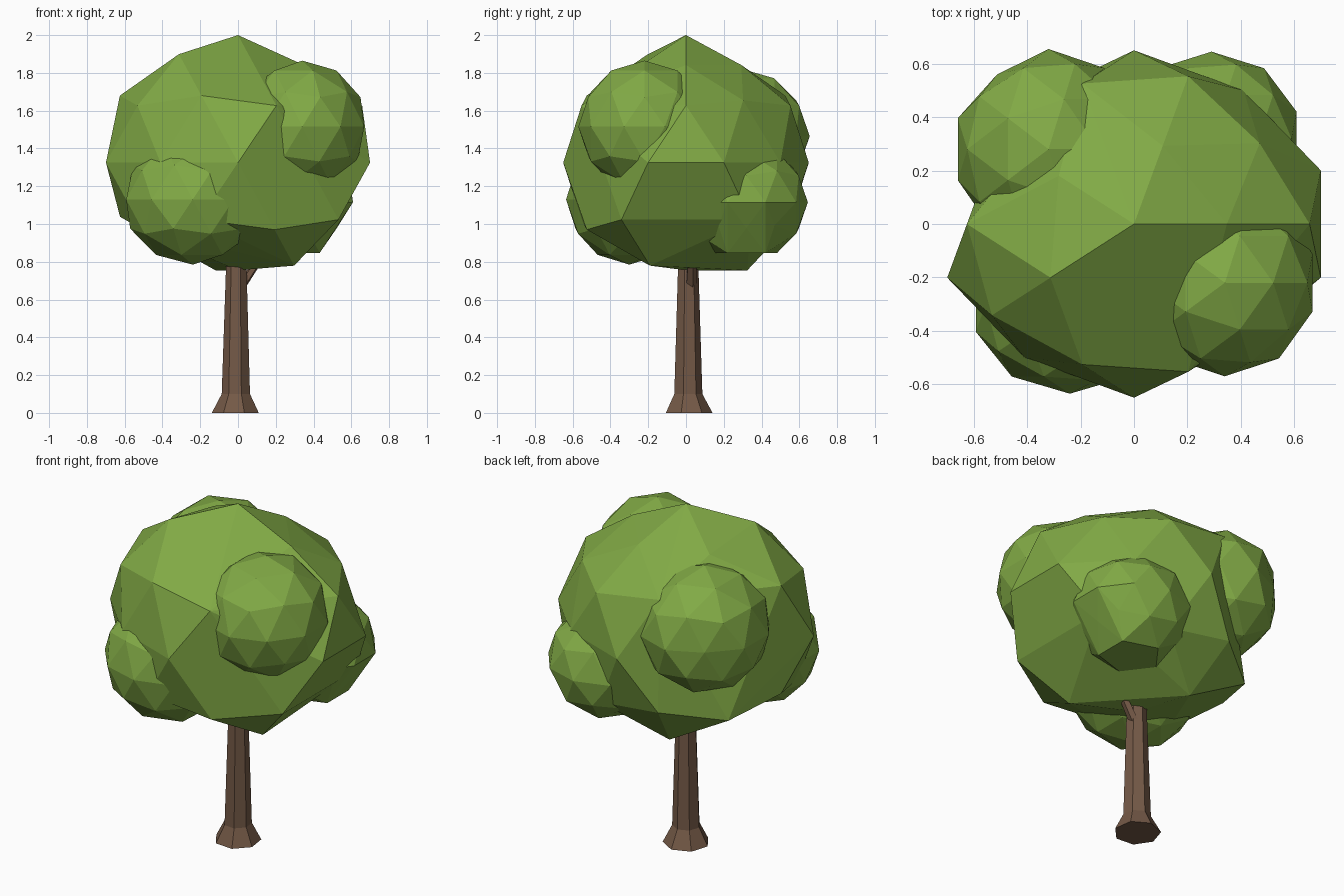
import bpy, bmesh, math

cube = bpy.data.objects.get("Cube")
if cube:
    bpy.data.objects.remove(cube, do_unlink=True)


def material(name, rgb):
    mat = bpy.data.materials.new(name)
    mat.use_nodes = True
    mat.diffuse_color = (*rgb, 1)
    bsdf = mat.node_tree.nodes["Principled BSDF"]
    bsdf.inputs["Base Color"].default_value = (*rgb, 1)
    bsdf.inputs["Roughness"].default_value = 0.9
    return mat


leaf = material("leaf green", (0.22, 0.40, 0.06))
bark = material("bark brown", (0.175, 0.10, 0.062))


def add_object(name, bm, mat):
    bmesh.ops.recalc_face_normals(bm, faces=bm.faces)
    mesh = bpy.data.meshes.new(name)
    bm.to_mesh(mesh)
    bm.free()
    mesh.materials.append(mat)
    obj = bpy.data.objects.new(name, mesh)
    bpy.context.collection.objects.link(obj)


def foliage(name, centre, radii, dents=(), floor=0.0):
    """Faceted leaf clump; dents pull corners in: (height, scale, angles in degrees).
    Corners pulled in deeply (scale 0.5) vanish inside the hull."""
    bm = bmesh.new()
    bmesh.ops.create_icosphere(bm, subdivisions=2, radius=1)

    def pull(co):
        turn = math.degrees(math.atan2(co.y, co.x)) % 360
        for height, scale, angles in dents:
            if abs(co.z - height) < 0.03 and any(
                    abs((turn - a + 180) % 360 - 180) < 5 for a in angles):
                return scale
        return 1

    corners = [v.co * pull(v.co) for v in bm.verts]
    bm.clear()
    for co in corners:
        x, y, z = (c + r * k for c, r, k in zip(centre, radii, co))
        bm.verts.new((x, y, max(z, floor)))
    hull = bmesh.ops.convex_hull(bm, input=bm.verts[:])
    inner = {v for v in hull["geom_interior"] if isinstance(v, bmesh.types.BMVert)}
    bmesh.ops.delete(bm, geom=list(inner), context="VERTS")
    add_object(name, bm, leaf)


def tube(name, rings, sides, start):
    """Tapered faceted tube through (centre, radius) rings."""
    bm = bmesh.new()
    loops = []
    for (x, y, z), r in rings:
        angles = [math.radians(start) + math.tau * i / sides for i in range(sides)]
        loops.append([bm.verts.new((x + r * math.cos(a), y + r * math.sin(a), z))
                      for a in angles])
    for low, high in zip(loops, loops[1:]):
        for i in range(sides):
            j = (i + 1) % sides
            bm.faces.new((low[i], low[j], high[j], high[i]))
    bm.faces.new(loops[0])
    bm.faces.new(loops[-1])
    add_object(name, bm, bark)


# Trunk with flared foot, and a short side branch
tube("trunk", [((-0.012, 0.013, 0), 0.128), ((-0.01, 0.01, 0.1), 0.077),
               ((-0.008, 0.01, 0.8), 0.055), ((-0.008, 0.01, 1.0), 0.04)], 7, -17.6)
tube("branch", [((0.01, 0.025, 0.66), 0.03), ((0.09, 0.03, 0.78), 0.026),
                ((0.19, 0.035, 0.93), 0.02)], 5, 20)

# Main crown, drawn in where the smaller clumps grow out
foliage("crown", (0, 0, 1.325), (0.735, 0.65, 0.675), floor=0.755, dents=[
    (0.85, 0.9, (0, 72, 144)),
    (0.85, 0.84, (288,)),
    (0.526, 0.93, (36,)),
    (0.526, 0.5, (324,)),
    (0.447, 0.5, (144,)),
    (0, 0.95, (54, 234)),
    (0, 0.5, (126, 162, 306)),
    (-0.447, 0.95, (180,)),
    (-0.526, 0.5, (0,)),
    (-0.85, 0.95, (324,)),
    (-0.85, 0.5, (36, 180, 252))])

# Smaller clumps bulging from the crown
foliage("front_right_clump", (-0.24, -0.30, 1.13), (0.37, 0.335, 0.345))
foliage("front_left_clump", (0.34, -0.22, 1.515), (0.345, 0.35, 0.35))
foliage("back_left_clump", (0.29, 0.32, 1.115), (0.335, 0.325, 0.315), dents=[
    (-0.447, 0.87, (36, 324)),
    (-0.526, 0.82, (0,)),
    (-1, 0.85, (0,))])
foliage("back_right_clump", (-0.32, 0.28, 1.465), (0.357, 0.375, 0.36), dents=[
    (0, 0.92, (126,))])
